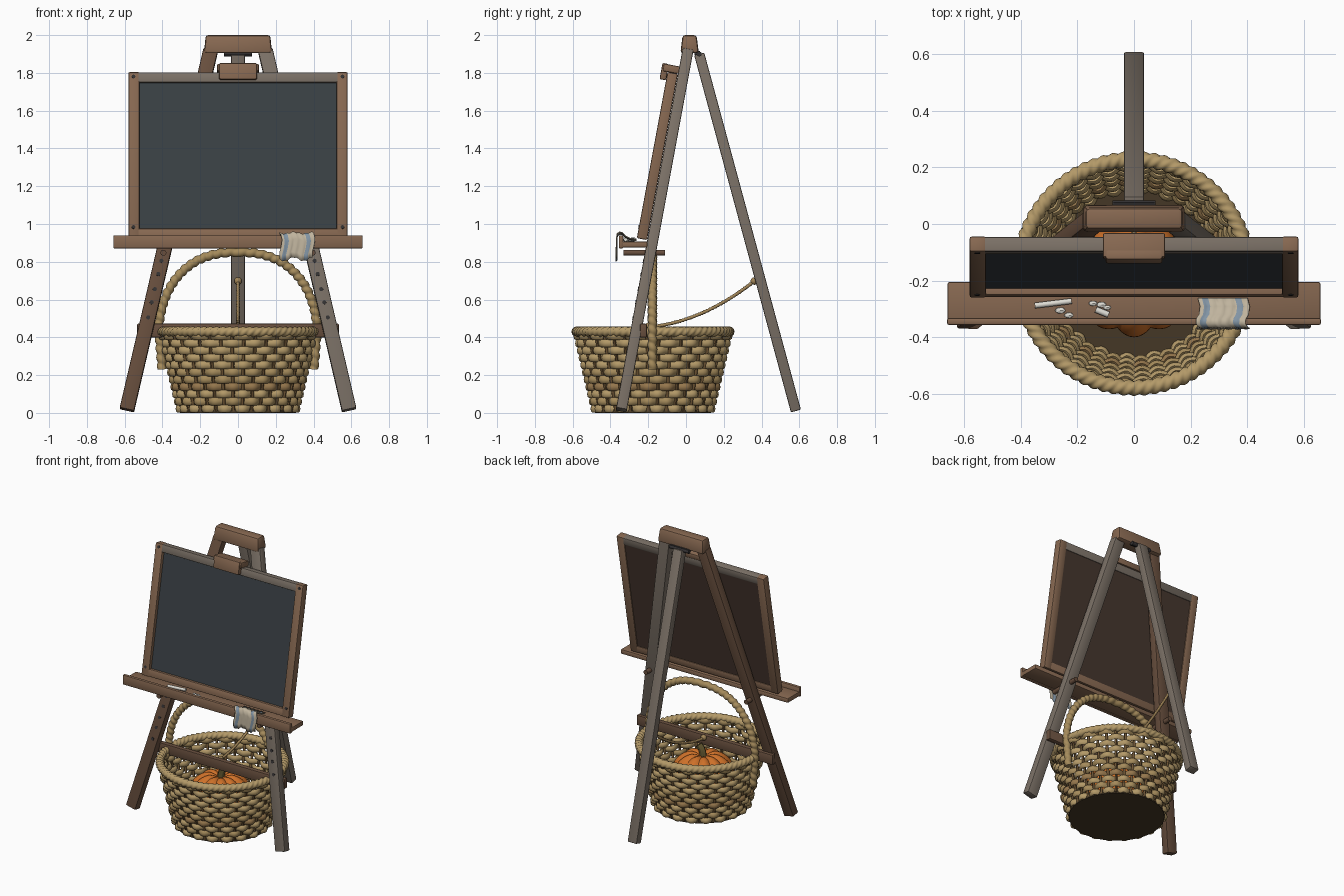
import bpy, bmesh, math, random
from mathutils import Vector, Matrix

if "Cube" in bpy.data.objects:
    bpy.data.objects.remove(bpy.data.objects["Cube"])
random.seed(4)
TAU = 2 * math.pi

def mat(name, r, g, b):
    m = bpy.data.materials.new(name)
    m.diffuse_color = [(c / 255) ** 2.2 for c in (r, g, b)] + [1]
    m.use_nodes = True
    m.node_tree.nodes["Principled BSDF"].inputs["Base Color"].default_value = m.diffuse_color
    return m

BROWN = mat("brown_wood", 134, 104, 82)
DARK = mat("dark_brown_wood", 104, 80, 64)
GREY = mat("weathered_wood", 122, 112, 102)
BACK = mat("board_back", 72, 58, 50)
SLATE = mat("slate", 60, 66, 70)
METAL = mat("dark_metal", 55, 53, 54)
WICKER = [mat("wicker_light", 178, 152, 104), mat("wicker_mid", 164, 138, 92), mat("wicker_dark", 148, 118, 78)]
STAKE = mat("wicker_stake", 110, 86, 56)
BASE = mat("basket_base", 70, 58, 42)
ORANGE = mat("pumpkin_orange", 205, 112, 45)
STEM = mat("stem_green", 104, 92, 54)
ROPE = mat("rope", 160, 132, 88)
WHITE = mat("chalk_white", 222, 220, 212)
LINEN = mat("linen", 190, 178, 156)
BLUE = mat("blue_stripe", 128, 146, 162)

def finish(name, bm, material, angle=40):
    bmesh.ops.recalc_face_normals(bm, faces=bm.faces)
    me = bpy.data.meshes.new(name)
    bm.to_mesh(me)
    bm.free()
    ob = bpy.data.objects.new(name, me)
    bpy.context.collection.objects.link(ob)
    me.materials.append(material)
    bpy.ops.object.select_all(action='DESELECT')
    ob.select_set(True)
    bpy.context.view_layer.objects.active = ob
    bpy.ops.object.shade_smooth_by_angle(angle=math.radians(angle))
    return ob

def box(name, lo, hi, material, M=Matrix(), bevel=0.007, taper=1.0):
    lo, hi = Vector(lo), Vector(hi)
    bm = bmesh.new()
    bmesh.ops.create_cube(bm, size=1)
    for v in bm.verts:
        if v.co.z > 0:
            v.co.y *= taper
            v.co.x *= 1 - (1 - taper) * 0.2
        v.co = (lo + hi) / 2 + Vector(a * b for a, b in zip(v.co, hi - lo))
    if bevel:
        bmesh.ops.bevel(bm, geom=bm.edges[:], offset=bevel, segments=2, profile=0.5, affect='EDGES')
    bm.transform(M)
    return finish(name, bm, material)

def beam(name, p, q, w, d, material):
    p, q = Vector(p), Vector(q)
    z = (q - p).normalized()
    y = z.cross(Vector((1, 0, 0))).normalized()
    x = y.cross(z)
    M = Matrix((x, y, z)).transposed().to_4x4()
    M.translation = p
    return box(name, (-w / 2, -d / 2, 0), (w / 2, d / 2, (q - p).length), material, M)

def tube(name, paths, material, ra, rb=None, up=(0, 0, 1), sides=8, closed=False, strands=0, lumps=0):
    """Sweeps an ellipse (or twisted strands) along each path."""
    rb, up = rb or ra, Vector(up)
    bm = bmesh.new()
    for path in paths:
        pts = [Vector(p) for p in path]
        n, rings = len(pts), []
        for i, p in enumerate(pts):
            a, b = (pts[i - 1], pts[(i + 1) % n]) if closed else (pts[max(i - 1, 0)], pts[min(i + 1, n - 1)])
            t = (b - a).normalized()
            s = t.cross(up).normalized()
            u = s.cross(t)
            ring = []
            for k in range(sides):
                f = TAU * k / sides
                g = 0.72 + 0.28 * abs(math.cos((strands * f - TAU * lumps * i / n) / 2)) if strands else 1
                ring.append(bm.verts.new(p + g * (ra * math.cos(f) * s + rb * math.sin(f) * u)))
            rings.append(ring)
        for i in range(n if closed else n - 1):
            r0, r1 = rings[i], rings[(i + 1) % n]
            for k in range(sides):
                j = (k + 1) % sides
                bm.faces.new((r0[k], r0[j], r1[j], r1[k]))
        if not closed:
            bm.faces.new(rings[0])
            bm.faces.new(rings[-1])
    return finish(name, bm, material, 60)

# Easel legs, tilted back; LEAN is the plane through the front legs
lean = math.atan(0.185)
LEAN = Matrix.Translation((0, -0.345, 0)) @ Matrix.Rotation(-lean, 4, 'X')
def leg_point(s, z, off=0.0):
    return Vector((s * (0.592 - 0.233 * z), -0.345 + 0.185 * z, z)) + LEAN.to_3x3() @ Vector((0, -off, 0))

for s, side, m in ((-1, "left", DARK), (1, "right", GREY)):
    beam("front_leg_" + side, leg_point(s, 0.015), leg_point(s, 1.92), 0.078, 0.058, m)
    tube("leg_holes_" + side, [[leg_point(s, z, 0.02), leg_point(s, z, 0.031)] for z in (0.5, 0.58, 0.65, 0.73, 0.8)],
         METAL, 0.011, sides=12)
    tube("support_peg_" + side, [[(s * 0.395, -0.33, 0.848), (s * 0.395, -0.11, 0.848)]], DARK, 0.016, sides=14)
beam("back_leg", (0, 0.582, 0.01), (0, 0.07, 1.9), 0.072, 0.055, GREY)
box("head_block", (-0.18, -0.03, 1.905), (0.18, 0.068, 2.0), BROWN, bevel=0.014, taper=0.75)
box("hinge_plate", (-0.075, 0.045, 1.895), (0.075, 0.075, 1.915), METAL, bevel=0.003)
tube("hinge_pin", [[(-0.075, 0.07, 1.9), (0.075, 0.07, 1.9)]], METAL, 0.013, sides=12)
box("crossbar", (-0.535, -0.243, 0.4), (0.535, -0.207, 0.472), DARK)

# Chalkboard frame, panel and top clamp
for s, side in ((-1, "left"), (1, "right")):
    a, b = sorted((s * 0.522, s * 0.58))
    box("frame_stile_" + side, (a, -0.085, 0.925), (b, -0.03, 1.82), BROWN, LEAN)
    tube("frame_screws_" + side, [[LEAN @ Vector((s * 0.553, y, z)) for y in (-0.08, -0.0875)] for z in (0.985, 1.795)],
         METAL, 0.01, sides=10)
box("frame_top_rail", (-0.578, -0.084, 1.765), (0.578, -0.031, 1.819), GREY, LEAN)
box("frame_bottom_rail", (-0.575, -0.084, 0.926), (0.575, -0.031, 0.978), BROWN, LEAN)
box("slate_panel", (-0.53, -0.062, 0.96), (0.53, -0.045, 1.775), SLATE, LEAN, 0)
box("board_backing", (-0.53, -0.046, 0.96), (0.53, -0.036, 1.775), BACK, LEAN, 0)
box("clamp_front", (-0.1, -0.12, 1.775), (0.1, -0.086, 1.862), BROWN, LEAN)
box("clamp_top", (-0.11, -0.112, 1.82), (0.11, -0.025, 1.86), BROWN, LEAN)

# Tray with lip, chalk pieces
box("tray_shelf", (-0.658, -0.345, 0.875), (0.658, -0.205, 0.908), BROWN)
box("tray_lip", (-0.66, -0.356, 0.87), (0.66, -0.332, 0.94), BROWN)
tube("chalk_stick", [[(-0.35, -0.288, 0.918), (-0.22, -0.272, 0.918)]], WHITE, 0.01, sides=12)
tube("chalk_stub", [[(-0.135, -0.302, 0.919), (-0.09, -0.32, 0.919)]], WHITE, 0.011, sides=12)
bm = bmesh.new()
for x, y, r in ((-0.26, -0.305, .016), (-0.23, -0.322, .014), (-0.145, -0.28, .013), (-0.115, -0.285, .015), (-0.095, -0.295, .012)):
    bmesh.ops.create_icosphere(bm, subdivisions=1, radius=r,
                               matrix=Matrix.Translation((x, y, 0.913)) @ Matrix.Diagonal((1.3, .8, .5, 1)))
finish("chalk_crumbs", bm, WHITE, 20)

# Striped cloth draped over the lip
profile = [(-0.262, .915), (-0.29, .918), (-0.318, .93), (-0.333, .947), (-0.35, .95), (-0.364, .94),
           (-0.367, .91), (-0.367, .875), (-0.368, .84), (-0.367, .81)]
bm = bmesh.new()
NX = 24
rows = []
for j, (y, z) in enumerate(profile):
    h = j / (len(profile) - 1)
    rows.append([bm.verts.new((0.225 + 0.175 * i / NX + 0.008 * math.sin(j * 1.3),
                               y - 0.006 * abs(math.sin(i * 0.7)) * h,
                               z + 0.006 * abs(math.sin(i * 0.7 + j * .2)) - 0.01 * h * math.sin(i * 0.45)))
                 for i in range(NX + 1)])
for r0, r1 in zip(rows, rows[1:]):
    for i in range(NX):
        f = bm.faces.new((r0[i], r0[i + 1], r1[i + 1], r1[i]))
        f.material_index = int(i in (2, 3, 4, 18, 19, 20))
cloth = finish("cloth", bm, LINEN, 60)
cloth.data.materials.append(BLUE)
cloth.modifiers.new("thickness", 'SOLIDIFY').thickness = 0.004

# Woven basket: weavers alternate in and out of the stakes
CY, K = -0.175, 20
def wall(z):
    return 0.3 + 0.235 * z
def around(r, t, z):
    return (r * math.cos(t), CY + r * math.sin(t), z)
for row in range(11):
    z = 0.022 + row * 0.0385
    path = [around(wall(z) + 0.015 * math.sin(K * t + math.pi * row), t, z)
            for t in (TAU * i / 200 for i in range(200))]
    tube(f"weaver_{row + 1}", [path], random.choice(WICKER), 0.012, 0.021, closed=True)
tube("basket_stakes", [[around(wall(z), TAU * (j + .5) / (2 * K), z) for z in (0.01, 0.43)] for j in range(2 * K)],
     STAKE, 0.009, up=(0.3, 0.2, 0.1), sides=6)
tube("basket_rim", [[around(0.403, TAU * i / 504, 0.43) for i in range(504)]], WICKER[0], 0.029, 0.028,
     sides=12, closed=True, strands=3, lumps=72)
tube("basket_base", [[(0, CY, 0), (0, CY, 0.025)]], BASE, 0.308, up=(0, 1, 0), sides=64)

# Arched wrapped handle
arch = [(0.402 + 0.016 * i / 30, 0.23 + 0.2 * i / 30) for i in range(30)]
arch += [(0.418 * math.cos(t) ** 0.82, 0.43 + 0.42 * math.sin(t)) for t in (math.pi / 2 * i / 110 for i in range(110))]
path = [(x, -0.178, z) for x, z in arch] + [(0, -0.178, 0.85)] + [(-x, -0.178, z) for x, z in reversed(arch)]
tube("basket_handle", [path], WICKER[1], 0.026, up=(0, 1, 0), sides=12, strands=1, lumps=40)

# Pumpkin with ribs and a curved stem
bm = bmesh.new()
bmesh.ops.create_uvsphere(bm, u_segments=80, v_segments=24, radius=1)
for v in bm.verts:
    a, r = math.atan2(v.co.y, v.co.x), math.hypot(v.co.x, v.co.y)
    g = 0.88 + 0.12 * abs(math.sin(5 * a))
    dip = 0.22 * math.exp(-(r / 0.3) ** 2)
    v.co = (0.215 * g * v.co.x, -0.195 + 0.205 * g * v.co.y, 0.195 + 0.175 * v.co.z * (1 - dip) * (0.5 + 0.5 * g))
finish("pumpkin", bm, ORANGE, 60)
tube("pumpkin_stem", [[(0, -0.195, .31), (0.003, -0.195, .35), (0.012, -0.193, .38), (0.03, -0.19, .405)]],
     STEM, 0.024, up=(0, 1, 0), sides=20, strands=5)

# Stay rope from crossbar to back leg, with knots
path = []
for i in range(181):
    t = i / 180
    path.append((0, -0.2 + 0.565 * t, 0.455 + 0.245 * t - 0.2 * t * (1 - t)))
tube("stay_rope", [path], ROPE, 0.01, up=(1, 0, 0), strands=2, lumps=40)
bm = bmesh.new()
for y, z in ((-0.198, 0.458), (0.362, 0.698)):
    bmesh.ops.create_uvsphere(bm, u_segments=16, v_segments=10, radius=0.02, matrix=Matrix.Translation((0, y, z)))
finish("rope_knots", bm, ROPE)
